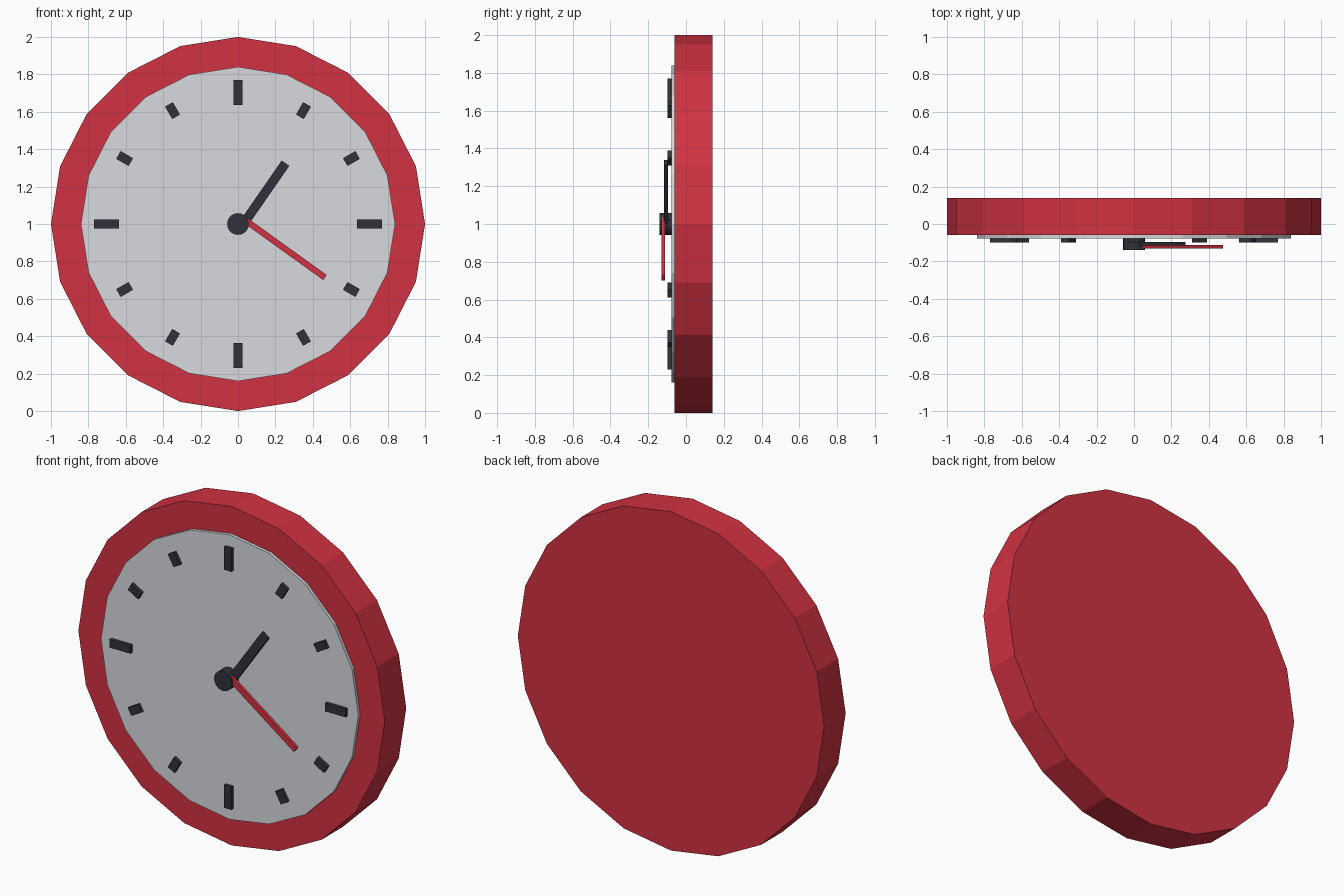
import bpy, bmesh, math
from mathutils import Matrix, Vector

if "Cube" in bpy.data.objects:
    bpy.data.objects.remove(bpy.data.objects["Cube"])


def material(name, rgb):
    m = bpy.data.materials.new(name)
    m.diffuse_color = (*rgb, 1)
    m.use_nodes = True
    m.node_tree.nodes["Principled BSDF"].inputs["Base Color"].default_value = m.diffuse_color
    return m


RED = material("red", (0.64, 0.032, 0.054))
GREY = material("light grey", (0.69, 0.70, 0.73))
DARK = material("charcoal", (0.031, 0.032, 0.043))


def finish(name, bm, mat):
    bmesh.ops.recalc_face_normals(bm, faces=bm.faces)
    me = bpy.data.meshes.new(name)
    bm.to_mesh(me)
    bm.free()
    me.materials.append(mat)
    ob = bpy.data.objects.new(name, me)
    bpy.context.collection.objects.link(ob)
    return ob


def prism(name, outline, y0, y1, mat):
    """Extrude an x-z outline from y0 back to y1."""
    bm = bmesh.new()
    face = bm.faces.new([bm.verts.new((x, y0, z)) for x, z in outline])
    ext = bmesh.ops.extrude_face_region(bm, geom=[face])
    verts = [v for v in ext["geom"] if isinstance(v, bmesh.types.BMVert)]
    bmesh.ops.translate(bm, vec=(0, y1 - y0, 0), verts=verts)
    return finish(name, bm, mat)


def disc(name, radius, sides, y0, y1, mat):
    pts = [(radius * math.sin(2 * math.pi * i / sides),
            1 + radius * math.cos(2 * math.pi * i / sides)) for i in range(sides)]
    return prism(name, pts, y0, y1, mat)


def bar(name, start, end, width, y0, y1, mat):
    """Rectangular bar between two x-z points."""
    a, b = Vector(start), Vector(end)
    d = (b - a).normalized()
    n = Vector((-d.y, d.x)) * width / 2
    return prism(name, [a + n, b + n, b - n, a - n], y0, y1, mat)


# Case and dial
disc("case", 1.0, 20, -0.06, 0.14, RED)
disc("dial", 0.84, 20, -0.078, -0.055, GREY)

# Hour marks, longer at the quarters
for h in range(12):
    a = math.radians(30 * h)
    r0, r1 = (0.635, 0.77) if h % 3 == 0 else (0.662, 0.738)
    s, c = math.sin(a), math.cos(a)
    bar(f"hour_mark_{h}", (r0 * s, 1 + r0 * c), (r1 * s, 1 + r1 * c),
        0.048, -0.098, -0.07, DARK)

# Hub and hands
disc("hub", 0.058, 20, -0.14, -0.07, DARK)
bar("hour_hand", (0.04, 1.016), (0.254, 1.325), 0.05, -0.116, -0.096, DARK)
bar("minute_hand", (0.036, 1.022), (0.465, 0.714), 0.033, -0.131, -0.112, RED)
